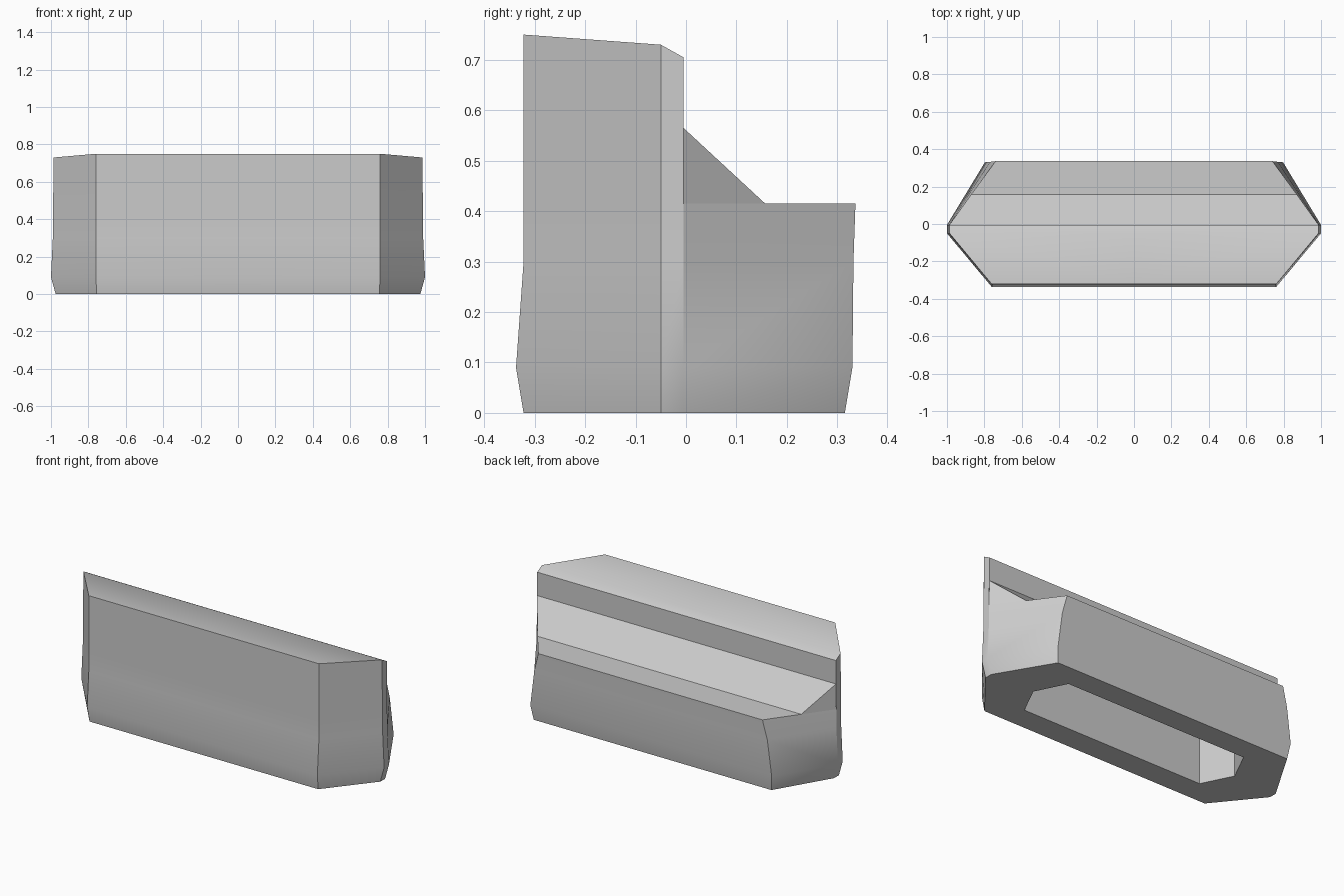
import bpy, bmesh

cube = bpy.data.objects.get("Cube")
if cube:
    bpy.data.objects.remove(cube, do_unlink=True)

grey = bpy.data.materials.new("plain_grey")
grey.use_nodes = True
colour = (0.6, 0.6, 0.6, 1)
grey.diffuse_color = colour
grey.node_tree.nodes["Principled BSDF"].inputs["Base Color"].default_value = colour

bm = bmesh.new()


def ring(z, front, tip, back_x, back_y, tip_y=(-0.05, -0.005), front_x=0.76):
    """Half outline from the front centre line round to the back centre line."""
    points = [(0, front), (front_x, front), (tip, tip_y[0]), (tip, tip_y[1]),
              (back_x, back_y), (0, back_y)]
    return [bm.verts.new((x, y, z)) for x, y in points]


def bridge(lower, upper):
    for i in range(len(lower) - 1):
        bm.faces.new((lower[i], lower[i + 1], upper[i + 1], upper[i]))


# Recess in the underside, with a pointed end like the outer outline
ceiling, mouth = [ring(z, -0.18, 0.69, 0.6, 0.18, (0, 0), 0.6) for z in (0.36, 0)]
bm.faces.new(ceiling)

# Outer wall up to the rear ledge
base = ring(0, -0.322, 0.975, 0.785, 0.315, front_x=0.755)
belly = ring(0.09, -0.337, 1.0, 0.797, 0.33)
waist = ring(0.3, -0.322, 0.99, 0.77, 0.332)
ledge = ring(0.415, -0.322, 0.989, 0.74, 0.336)
loops = [ceiling, mouth, base, belly, waist, ledge]
for lower, upper in zip(loops, loops[1:]):
    bridge(lower, upper)

# Tall front block with a slightly falling top and a chamfered rear edge
crest = [bm.verts.new(p) for p in (
    (0, -0.322, 0.75), (0.76, -0.322, 0.75), (0.986, -0.05, 0.73), (0.986, -0.005, 0.705))]
bridge(ledge[:4], crest)
top_mid = bm.verts.new((0, -0.05, 0.73))
rear_mid = bm.verts.new((0, -0.005, 0.705))
bm.faces.new((crest[0], crest[1], crest[2], top_mid))
bm.faces.new((top_mid, crest[2], crest[3], rear_mid))

# Sloping shoulder between the block and the rear ledge
high = [bm.verts.new((x, -0.005, 0.565)) for x in (0.987, 0)]
low = [bm.verts.new((x, 0.157, 0.415)) for x in (0.871, 0)]
bm.faces.new((crest[3], high[0], high[1], rear_mid))
bm.faces.new((high[0], low[0], low[1], high[1]))
bm.faces.new((low[0], ledge[4], ledge[5], low[1]))
bm.faces.new((ledge[3], low[0], high[0]))

# Mirror the half, weld the seam and make the shell consistent
bmesh.ops.remove_doubles(bm, verts=bm.verts[:], dist=0.0005)
bmesh.ops.mirror(bm, geom=bm.verts[:] + bm.edges[:] + bm.faces[:],
                 axis='X', merge_dist=0.0005)
bmesh.ops.remove_doubles(bm, verts=bm.verts[:], dist=0.0005)
bmesh.ops.recalc_face_normals(bm, faces=bm.faces[:])

mesh = bpy.data.meshes.new("stepped_block")
bm.to_mesh(mesh)
bm.free()
mesh.materials.append(grey)
block = bpy.data.objects.new("stepped_block", mesh)
bpy.context.collection.objects.link(block)

bpy.ops.object.select_all(action='DESELECT')
block.select_set(True)
bpy.context.view_layer.objects.active = block
bpy.ops.object.shade_smooth_by_angle(angle=0.54)
